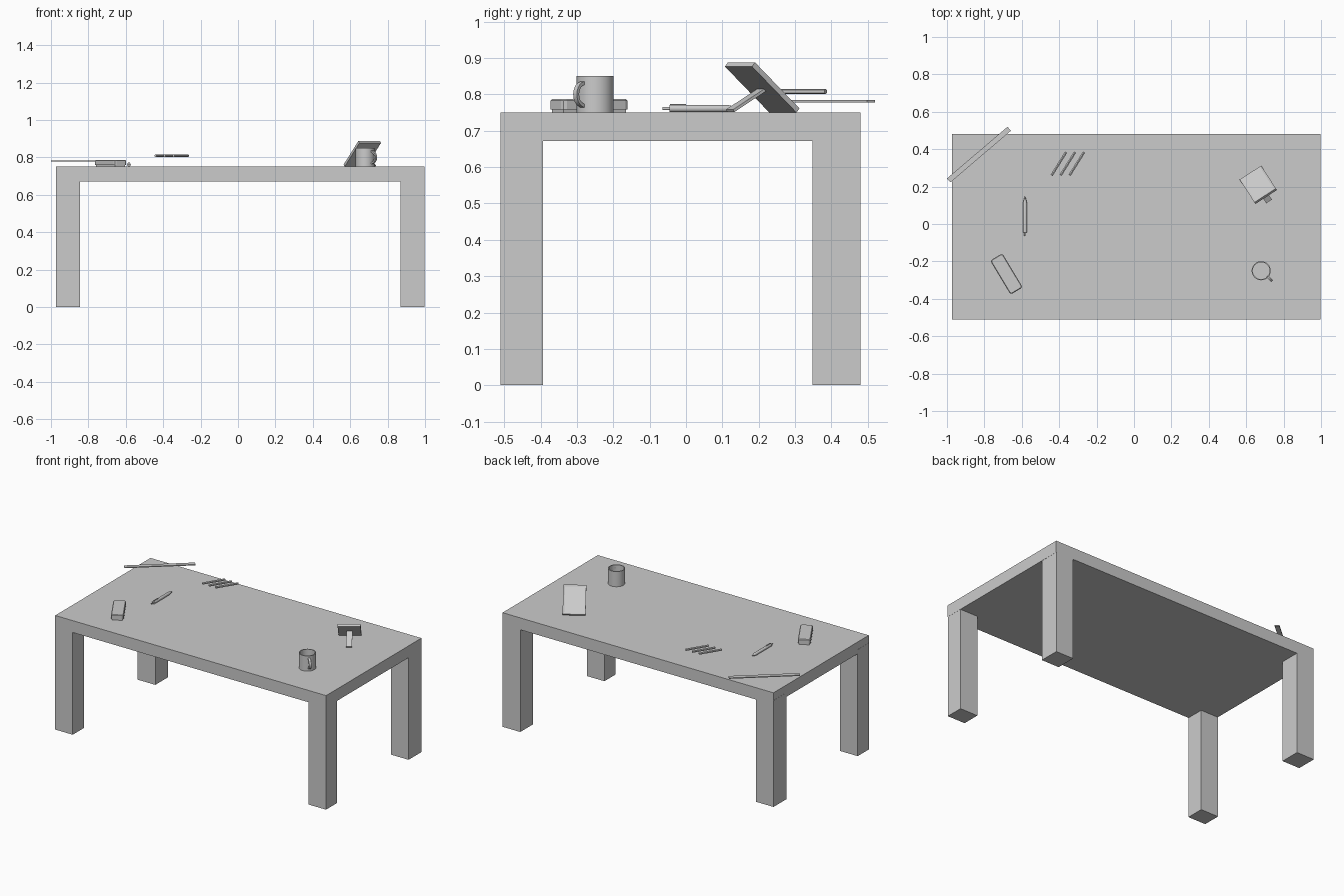
import bpy, bmesh, math
from math import radians, cos, sin, pi
from mathutils import Matrix, Vector

cube = bpy.data.objects.get("Cube")
if cube:
    bpy.data.objects.remove(cube)

GREY = (0.6, 0.6, 0.6, 1)
grey = bpy.data.materials.new("plain grey")
grey.use_nodes = True
grey.diffuse_color = GREY
grey.node_tree.nodes["Principled BSDF"].inputs["Base Color"].default_value = GREY
TOP = 0.75


def finish(name, bm, matrix=Matrix(), smooth=False):
    """Turn a bmesh into a named, coloured object."""
    bmesh.ops.recalc_face_normals(bm, faces=bm.faces[:])
    mesh = bpy.data.meshes.new(name)
    bm.to_mesh(mesh)
    bm.free()
    mesh.materials.append(grey)
    ob = bpy.data.objects.new(name, mesh)
    ob.matrix_world = matrix
    bpy.context.collection.objects.link(ob)
    if smooth:
        bpy.ops.object.select_all(action='DESELECT')
        ob.select_set(True)
        bpy.context.view_layer.objects.active = ob
        bpy.ops.object.shade_smooth_by_angle(angle=radians(35))
    return ob


def box_mesh(size):
    bm = bmesh.new()
    bmesh.ops.create_cube(bm, size=1, matrix=Matrix.Diagonal((*size, 1)))
    return bm


def place(center, turn=0):
    return Matrix.Translation(center) @ Matrix.Rotation(radians(turn), 4, 'Z')


def lathe(profile, steps):
    """Revolve (radius, height) points about z."""
    bm = bmesh.new()
    verts = [bm.verts.new((r, 0, z)) for r, z in profile]
    edges = [bm.edges.new(pair) for pair in zip(verts, verts[1:])]
    bmesh.ops.spin(bm, geom=verts + edges, cent=(0, 0, 0), axis=(0, 0, 1),
                   angle=2 * pi, steps=steps, use_duplicate=False)
    bmesh.ops.remove_doubles(bm, verts=bm.verts[:], dist=0.0002)
    return bm


# Table: slab and four square legs
finish("table_top", box_mesh((1.97, 0.99, 0.078)), place((0.013, -0.015, 0.711)))
for side, x in (("right", -0.909), ("left", 0.933)):
    for end, y, depth in (("front", -0.452, 0.116), ("back", 0.414, 0.132)):
        finish(f"{end}_{side}_leg", box_mesh((0.128, depth, 0.7)), place((x, y, 0.35)))

# Mug: open cup with a thin wall, and a curved handle
mug_at = Vector((0.68, -0.25, TOP))
cup = [(0, 0), (0.051, 0), (0.051, 0.1), (0.045, 0.1), (0.045, 0.007), (0, 0.007)]
finish("mug_cup", lathe(cup, 32), Matrix.Translation(mug_at), True)
bm = bmesh.new()
rings = []
for i in range(13):
    a = radians(-95 + 190 * i / 12)
    rings.append([bm.verts.new(((0.046 + (0.035 + k) * cos(a)), w, 0.05 + (0.036 + k) * sin(a)))
                  for k, w in ((0, -0.007), (0, 0.007), (-0.009, 0.007), (-0.009, -0.007))])
for a, b in zip(rings, rings[1:]):
    for k in range(4):
        bm.faces.new((a[k], a[k - 1], b[k - 1], b[k]))
bm.faces.new(rings[0])
bm.faces.new(rings[-1])
finish("mug_handle", bm, place(mug_at, -43), True)

# Board eraser: narrow pad below a wider bevelled grip
eraser = place((-0.682, -0.267, TOP), -59)
finish("eraser_pad", box_mesh((0.2, 0.062, 0.01)), eraser @ Matrix.Translation((0, 0, 0.005)))
bm = box_mesh((0.212, 0.076, 0.028))
upright = [e for e in bm.edges if abs(e.verts[0].co.z - e.verts[1].co.z) > 0.01]
bmesh.ops.bevel(bm, geom=upright, offset=0.012, segments=2, profile=0.5, affect='EDGES')
rim = [e for e in bm.edges if all(v.co.z > 0.01 for v in e.verts)]
bmesh.ops.bevel(bm, geom=rim, offset=0.004, segments=1, affect='EDGES')
finish("eraser_grip", bm, eraser @ Matrix.Translation((0, 0, 0.023)))

# Pen: body lying along y, pointed at the back, with button and clip
pen = [(0, -0.065), (0.004, -0.065), (0.004, -0.045), (0.01, -0.045),
       (0.01, 0.115), (0.003, 0.143), (0, 0.148)]
pen_at = Vector((-0.583, 0, TOP + 0.011))
finish("pen", lathe(pen, 16), Matrix.Translation(pen_at) @ Matrix.Rotation(-pi / 2, 4, 'X'), True)
finish("pen_clip", box_mesh((0.006, 0.045, 0.004)), place(pen_at + Vector((0, -0.022, 0.011))))

# Three six-sided pencils side by side
for i in range(3):
    finish(f"pencil_{i + 1}", lathe([(0, -0.073), (0.0075, -0.073), (0.0075, 0.073), (0, 0.073)], 6),
           place((-0.402 + 0.048 * i, 0.322, 0.808), 58) @ Matrix.Rotation(pi / 2, 4, 'Y'))

# Ruler: thin flat strip overhanging the corner
finish("ruler", box_mesh((0.425, 0.028, 0.006)), place((-0.829, 0.371, 0.781), 40.5))

# Picture frame: local x is the lean direction, y runs along the bottom edge
frame = place((0.622, 0.275, TOP), -57)
lean = radians(41)
bm = box_mesh((0.193, 0.137, 0.015))
front = max(bm.faces, key=lambda f: f.calc_center_median().z)
bmesh.ops.inset_region(bm, faces=[front], thickness=0.014)
bmesh.ops.translate(bm, verts=front.verts[:], vec=(0, 0, -0.004))
finish("picture_frame", bm,
       frame @ Matrix.Translation((0.078, 0, 0.069)) @ Matrix.Rotation(-lean, 4, 'Y'))

# Strut that props up the frame
foot, head = Vector((0.183, 0, 0.005)), Vector((0.078, 0, 0.063))
run = head - foot
finish("frame_strut", box_mesh((run.length, 0.036, 0.008)),
       frame @ Matrix.Translation((foot + head) / 2)
       @ Matrix.Rotation(-math.atan2(run.z, run.x), 4, 'Y'))
